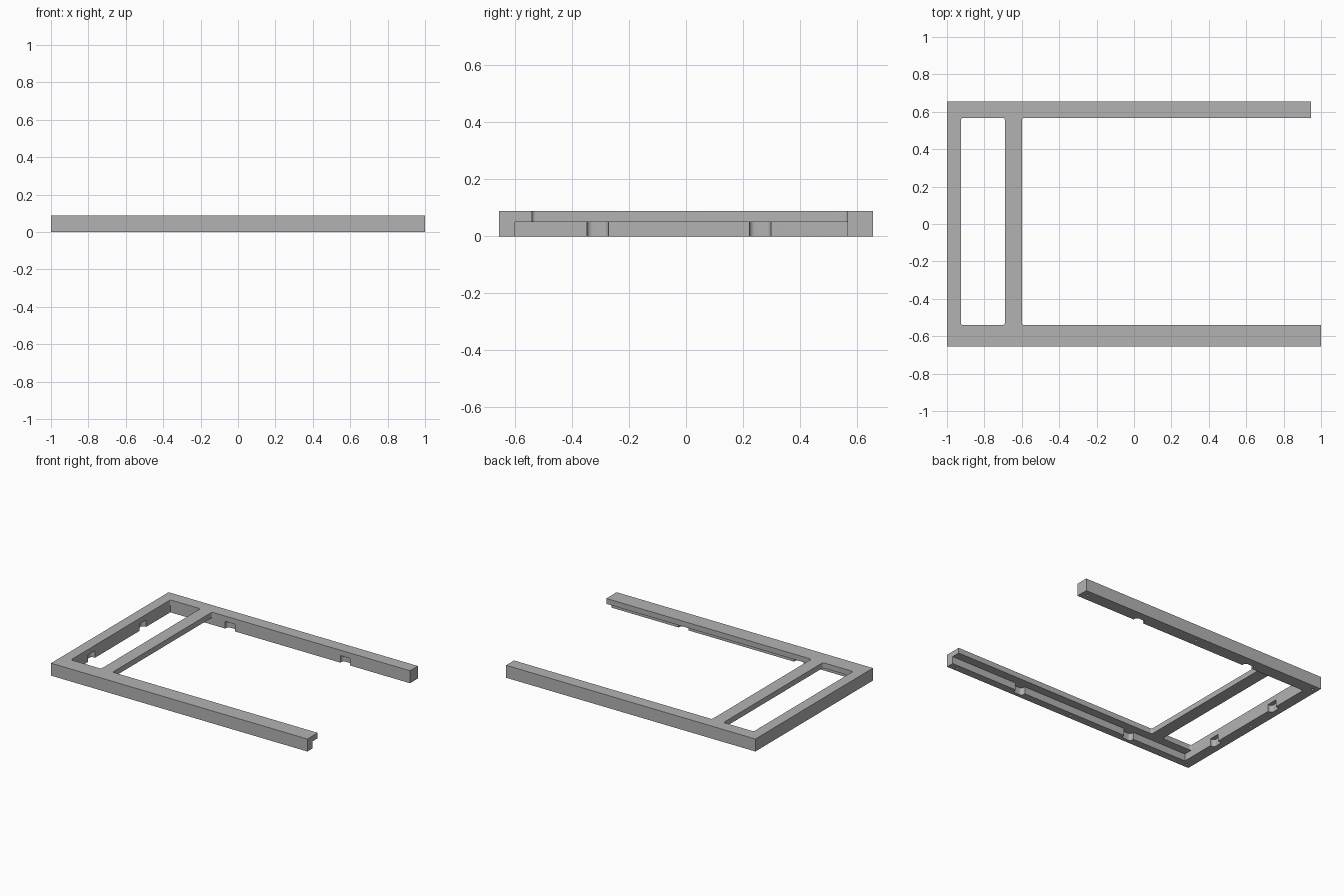
import bpy
import bmesh
from mathutils import Matrix, Vector

default = bpy.data.objects.get("Cube")
if default:
    bpy.data.objects.remove(default)

TOP = 0.088      # full height
STEP = 0.05      # height of the underside rebate
INNER_X, INNER_FRONT, INNER_BACK = -0.925, -0.54, 0.567
WALL_FRONT = -0.6

grey = bpy.data.materials.new("plain grey")
grey.use_nodes = True
colour = (0.45, 0.45, 0.45, 1)
grey.diffuse_color = colour
grey.node_tree.nodes["Principled BSDF"].inputs["Base Color"].default_value = colour


def finish(name, bm):
    mesh = bpy.data.meshes.new(name)
    bm.to_mesh(mesh)
    bm.free()
    mesh.materials.append(grey)
    ob = bpy.data.objects.new(name, mesh)
    bpy.context.collection.objects.link(ob)
    return ob


def box(name, x, y, z, radius=0):
    """Box from (min, max) ranges, with optionally rounded upright edges."""
    bm = bmesh.new()
    size = Vector((x[1] - x[0], y[1] - y[0], z[1] - z[0]))
    centre = Vector((sum(x), sum(y), sum(z))) / 2
    bmesh.ops.create_cube(bm, size=1, matrix=Matrix.LocRotScale(centre, None, size))
    if radius:
        upright = [e for e in bm.edges
                   if abs(e.verts[0].co.z - e.verts[1].co.z) > size.z / 2]
        bmesh.ops.bevel(bm, geom=upright, offset=radius, segments=6,
                        profile=0.5, affect='EDGES')
    return finish(name, bm)


def hole(x, y):
    bm = bmesh.new()
    bmesh.ops.create_cone(bm, cap_ends=True, segments=16, radius1=0.009,
                          radius2=0.009, depth=0.08,
                          matrix=Matrix.Translation((x, y, 0)))
    return finish("screw_hole_cutter", bm)


def cut(target, cutter):
    mod = target.modifiers.new(cutter.name, 'BOOLEAN')
    mod.operation = 'DIFFERENCE'
    mod.solver = 'EXACT'
    mod.object = cutter
    cutter.hide_render = True
    bpy.context.view_layer.objects.active = target
    bpy.ops.object.modifier_apply(modifier=mod.name)
    bpy.data.objects.remove(cutter)


# Solid blank, then the openings that leave the rails and the cross bar
frame = box("open_frame", (-1, 1), (-0.655, 0.655), (0, TOP))
inside = (INNER_FRONT, INNER_BACK)
cutters = [
    box("narrow_window_cutter", (INNER_X, -0.69), inside, (-0.1, 0.2), 0.012),
    box("wide_bay_cutter", (-0.6, 1.2), inside, (-0.1, 0.2), 0.012),
    box("back_rail_trim", (0.945, 1.2), (0.4, 0.8), (-0.1, 0.2)),
    box("underside_rebate", (INNER_X, 1.2), (WALL_FRONT, INNER_BACK), (-0.1, STEP)),
]

# Rounded clip notches along the lower inner walls
HALF, DEEP = 0.038, 0.03
for x in (-0.46, 0.44):
    for wall in (WALL_FRONT, INNER_BACK):
        cutters.append(box("rail_notch", (x - HALF, x + HALF),
                           (wall - DEEP, wall + DEEP), (-0.1, STEP), 0.02))
for y in (-0.31, 0.26):
    cutters.append(box("end_notch", (INNER_X - DEEP, INNER_X + DEEP),
                       (y - HALF, y + HALF), (-0.1, STEP), 0.02))

# Small blind screw holes in the bottom
cutters += [hole(x, -0.628) for x in (-0.965, 0, 0.94)]
cutters += [hole(x, 0.615) for x in (-0.965, 0, 0.9)]
cutters.append(hole(-0.965, 0))

for cutter in cutters:
    cut(frame, cutter)

# Smooth the rounded walls only
bpy.ops.object.select_all(action='DESELECT')
frame.select_set(True)
bpy.context.view_layer.objects.active = frame
bpy.ops.object.shade_smooth_by_angle(angle=0.6)
